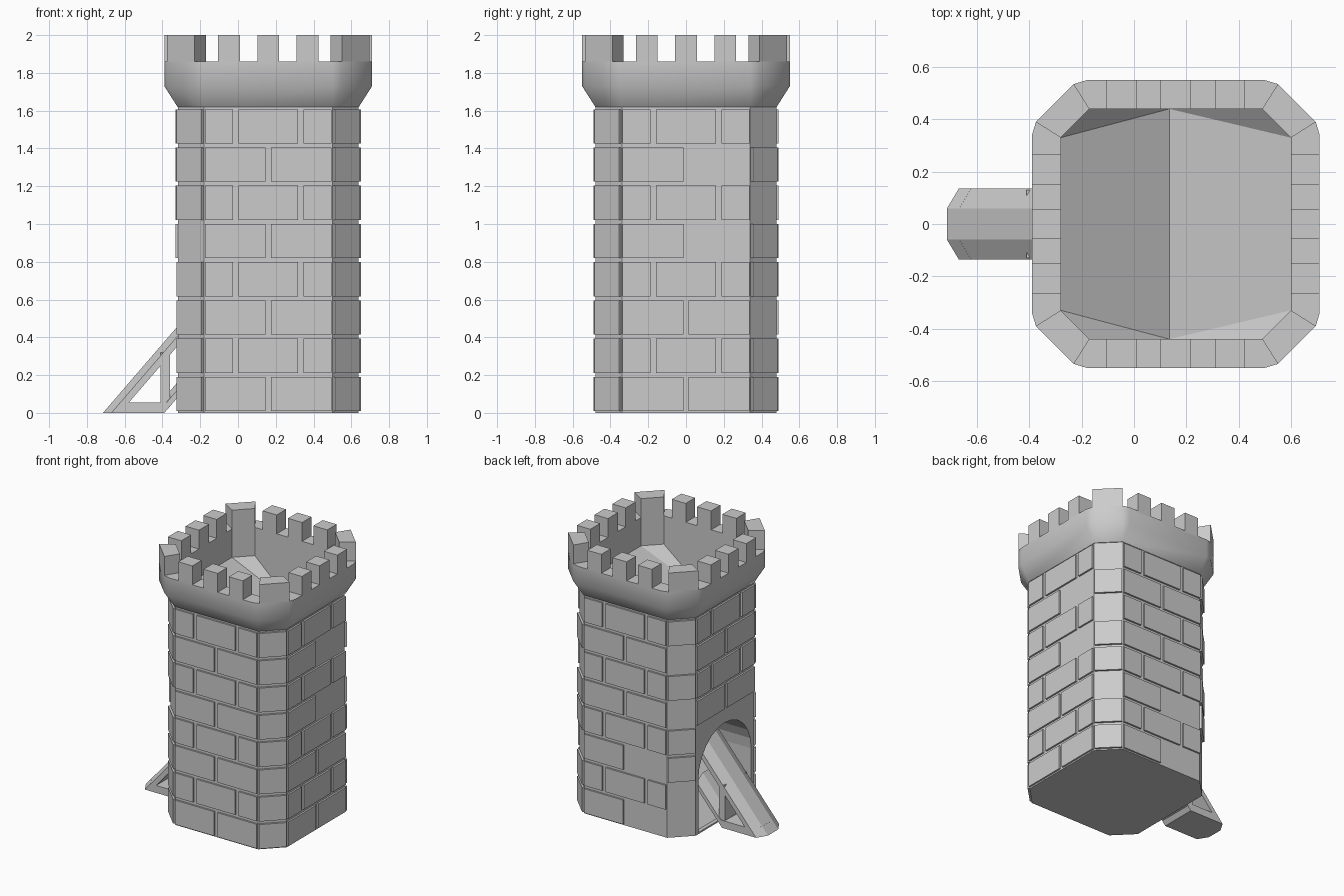
import bpy, bmesh, math
from mathutils import Vector, Matrix

if "Cube" in bpy.data.objects:
    bpy.data.objects.remove(bpy.data.objects["Cube"])

CX = 0.16                      # tower axis
stone = bpy.data.materials.new("grey_stone")
stone.use_nodes = True
colour = (0.6, 0.6, 0.6, 1)
stone.diffuse_color = colour
stone.node_tree.nodes["Principled BSDF"].inputs["Base Color"].default_value = colour


def hull_part(name, groups):
    """One object made of a convex solid for each group of points."""
    bm = bmesh.new()
    for points in groups:
        part = bmesh.new()
        for p in points:
            part.verts.new(p)
        bmesh.ops.convex_hull(part, input=part.verts[:])
        loose = [v for v in part.verts if not v.link_faces]
        bmesh.ops.delete(part, geom=loose, context='VERTS')
        bmesh.ops.dissolve_limit(part, angle_limit=0.01, verts=part.verts[:], edges=part.edges[:])
        bmesh.ops.recalc_face_normals(part, faces=part.faces[:])
        temp = bpy.data.meshes.new("temp")
        part.to_mesh(temp)
        part.free()
        bm.from_mesh(temp)
        bpy.data.meshes.remove(temp)
    mesh = bpy.data.meshes.new(name)
    bm.to_mesh(mesh)
    bm.free()
    mesh.materials.append(stone)
    obj = bpy.data.objects.new(name, mesh)
    bpy.context.collection.objects.link(obj)
    return obj


def ring(corners, z):
    """Corner points of one side, repeated on all four sides of the tower."""
    return [Matrix.Rotation(k * math.pi / 2, 3, 'Z') @ Vector((x, y, 0)) + Vector((CX, 0, z))
            for k in range(4) for x, y in corners]


def octagon(half, flat, z):
    return ring([(half, -flat), (half, flat)], z)


def slab(normal_angle, inner, outer, side, z0, z1):
    """Block on the tower side facing normal_angle; side = (start, end) along it."""
    n = Vector((math.cos(normal_angle), math.sin(normal_angle), 0))
    t = Vector((-n.y, n.x, 0))
    return [Vector((CX, 0, z)) + n * d + t * s for d in (inner, outer) for s in side for z in (z0, z1)]


def cut(obj, cutter):
    mod = obj.modifiers.new("cut", 'BOOLEAN')
    mod.operation = 'DIFFERENCE'
    mod.solver = 'EXACT'
    mod.object = cutter
    bpy.context.view_layer.objects.active = obj
    bpy.ops.object.modifier_apply(modifier=mod.name)


# Shaft and flared crown
shaft = hull_part("tower_shaft", [octagon(0.478, 0.34, 0) + octagon(0.478, 0.34, 1.625)])
rim = [(0.55, -0.34), (0.55, 0.34), (0.535, 0.39), (0.39, 0.535)]
crown = hull_part("crown_wall", [octagon(0.48, 0.345, 1.62) + ring(rim, 1.73) + ring(rim, 1.86)])

# Raised stones in staggered courses
stones = []
chamfer = (0.49 + 0.345) / math.sqrt(2)
for row in range(8):
    z0 = 0.01 + row * 0.2025
    z1 = z0 + 0.18
    spans = [(-0.335, -0.014), (0.014, 0.335)]
    if row % 2:
        spans = [(-0.335, -0.187), (-0.158, 0.158), (0.187, 0.335)]
    for k in range(4):
        angle = k * math.pi / 2
        stones += [slab(angle, 0.45, 0.491, s, z0, z1) for s in spans]
        stones.append(slab(angle + math.pi / 4, chamfer - 0.04, chamfer + 0.003, (-0.093, 0.093), z0, z1))
bricks = hull_part("wall_stones", stones)

# Arched doorway on the right wall
arch = [(-0.31, 0.012), (0.31, 0.012)]
arch += [(0.31 * math.cos(a * math.pi / 12), 0.4 + 0.31 * math.sin(a * math.pi / 12)) for a in range(13)]
door_cutter = hull_part("door_cutter", [[(x, y, z) for x in (-0.6, 0.52) for y, z in arch]])
for part in (shaft, bricks):
    cut(part, door_cutter)

# Hollow top ending in a valley
funnel = octagon(0.44, 0.33, 1.65) + octagon(0.44, 0.33, 2.1)
funnel += [Vector((0.135, y, 1.37)) for y in (-0.44, 0.44)]
funnel_cutter = hull_part("funnel_cutter", [funnel])
for part in (shaft, crown):
    cut(part, funnel_cutter)
for helper in (door_cutter, funnel_cutter):
    bpy.data.objects.remove(helper)

# Battlements: three per side and one on each corner
merlons = []
for k in range(4):
    angle = k * math.pi / 2
    for s in ((-0.265, -0.15), (-0.058, 0.058), (0.15, 0.265)):
        merlons.append(slab(angle, 0.44, 0.55, s, 1.85, 2.0))
    turn = Matrix.Rotation(angle, 3, 'Z')
    merlons.append([turn @ Vector((x, y, z)) + Vector((CX, 0, 0)) for z in (1.85, 2.0)
                    for x, y in ((0.44, 0.33), (0.33, 0.44), (0.39, 0.535), (0.535, 0.39))])
hull_part("battlements", merlons)

# Sloping floor behind the doorway
hull_part("inner_ramp", [[(x, y, z) for y in (-0.309, 0.309)
                          for x, z in ((-0.3, 0.005), (0.53, 0.005), (0.53, 0.65))]])

# Slanted chute frame leaning into the doorway
SLOPE = 1.16
END = -0.18


def sloped_bar(x0, thick, bevel):
    """Bar rising from x0 on the ground, with its upper edges chamfered."""
    points = []
    for shift, half in ((0, 0.06), (bevel, 0.135), (thick, 0.135)):
        for y in (-half, half):
            points.append((x0 + shift, y, 0))
            points.append((END, y, (END - x0 - shift) * SLOPE))
    return points


def block(x0, x1, half, z0, z1):
    return [(x, y, z) for x in (x0, x1) for y in (-half, half) for z in (z0, z1)]


base = [(-0.715, -0.06, 0), (-0.715, 0.06, 0), (-0.668, -0.06, 0.055), (-0.668, 0.06, 0.055)]
for y in (-0.135, 0.135):
    base += [(-0.67, y, 0), (-0.39, y, 0), (-0.623, y, 0.055), (-0.343, y, 0.055)]
hull_part("chute_frame", [
    sloped_bar(-0.715, 0.09, 0.045),
    sloped_bar(-0.46, 0.07, 0.035),
    base,
    block(-0.41, -0.36, 0.13, 0.03, 0.32),
])

# Soft shading across the rounded crown corners
bpy.ops.object.select_all(action='DESELECT')
crown.select_set(True)
bpy.context.view_layer.objects.active = crown
bpy.ops.object.shade_smooth_by_angle(angle=math.radians(32))
